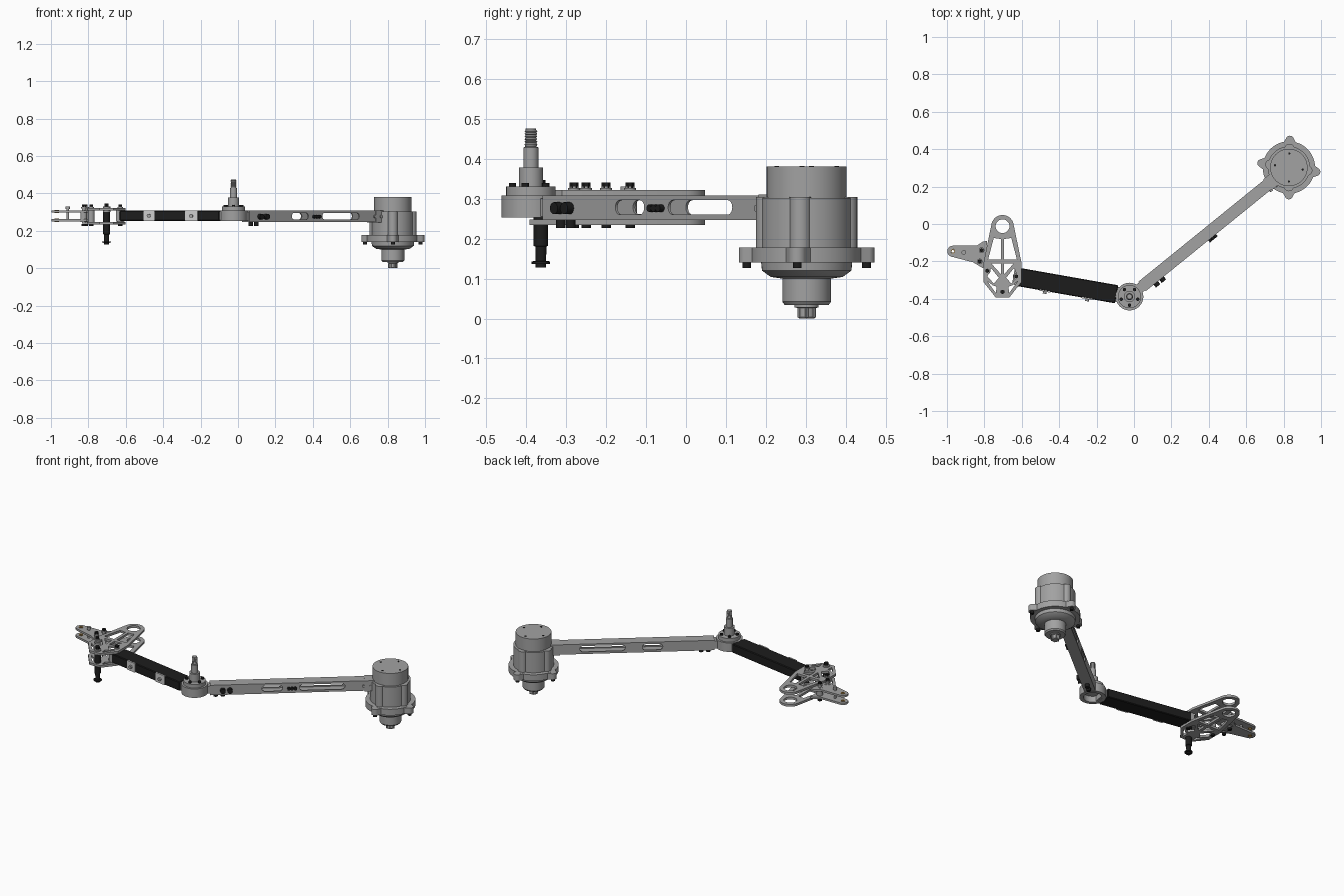
import bpy, bmesh, math
from mathutils import Vector, Matrix

if "Cube" in bpy.data.objects:
    bpy.data.objects.remove(bpy.data.objects["Cube"])


def material(name, *rgb):
    m = bpy.data.materials.new(name)
    m.diffuse_color = (*rgb, 1)
    m.use_nodes = True
    m.node_tree.nodes["Principled BSDF"].inputs["Base Color"].default_value = m.diffuse_color
    return m


GREY = material("aluminium grey", .36, .36, .36)
BLACK = material("black", .012, .012, .012)
LIGHT = material("light grey", .6, .6, .6)
BRASS = material("brass", .45, .27, .08)


def finish(name, bm, mat, mw=Matrix()):
    bmesh.ops.recalc_face_normals(bm, faces=bm.faces)
    me = bpy.data.meshes.new(name)
    bm.to_mesh(me)
    bm.free()
    me.materials.append(mat)
    ob = bpy.data.objects.new(name, me)
    bpy.context.collection.objects.link(ob)
    ob.matrix_world = mw
    return ob


def lathe(name, x, y, prof, mat=GREY, seg=40):
    """Spin a closed (radius, z) profile; it starts and ends on the axis."""
    bm = bmesh.new()
    vs = [bm.verts.new((r, 0, z)) for r, z in prof]
    es = [bm.edges.new(p) for p in zip(vs, vs[1:])]
    bmesh.ops.spin(bm, geom=vs + es, axis=(0, 0, 1), cent=(0, 0, 0), steps=seg, angle=2 * math.pi)
    bmesh.ops.remove_doubles(bm, verts=bm.verts, dist=1e-5)
    return finish(name, bm, mat, Matrix.Translation((x, y, 0)))


def rod(name, a, b, r, mat=GREY, seg=20):
    a, b = Vector(a), Vector(b)
    d = b - a
    bm = bmesh.new()
    bmesh.ops.create_cone(bm, cap_ends=True, segments=seg, radius1=r, radius2=r, depth=d.length)
    mw = Matrix.Translation((a + b) / 2) @ d.to_track_quat('Z', 'Y').to_matrix().to_4x4()
    return finish(name, bm, mat, mw)


def post(name, x, y, z0, z1, r, mat=GREY, seg=20):
    return rod(name, (x, y, z0), (x, y, z1), r, mat, seg)


def box(name, frame, lo, hi, mat=GREY, bevel=0):
    bm = bmesh.new()
    bmesh.ops.create_cube(bm, size=1)
    lo, hi = Vector(lo), Vector(hi)
    for v in bm.verts:
        v.co = [(lo[i] + hi[i]) / 2 + v.co[i] * (hi[i] - lo[i]) for i in range(3)]
    if bevel:
        bmesh.ops.bevel(bm, geom=bm.edges[:], offset=bevel, segments=1, affect='EDGES')
    return finish(name, bm, mat, frame)


def plate(name, loops, lo, hi, mat=GREY, frame=Matrix()):
    """Flat plate from an outline followed by hole outlines, between two heights."""
    cu = bpy.data.curves.new(name, 'CURVE')
    cu.dimensions, cu.fill_mode, cu.extrude = '2D', 'BOTH', (hi - lo) / 2
    for pts in loops:
        s = cu.splines.new('POLY')
        s.points.add(len(pts) - 1)
        for p, (x, y) in zip(s.points, pts):
            p.co = (x, y, 0, 1)
        s.use_cyclic_u = True
    cu.materials.append(mat)
    ob = bpy.data.objects.new(name, cu)
    bpy.context.collection.objects.link(ob)
    ob.matrix_world = frame @ Matrix.Translation((0, 0, (lo + hi) / 2))
    bpy.context.view_layer.objects.active = ob
    ob.select_set(True)
    bpy.ops.object.convert(target='MESH')
    ob.select_set(False)
    return ob


def arc(x, y, r, a0, a1, n=16):
    return [(x + r * math.cos(math.radians(a0 + (a1 - a0) * i / n)),
             y + r * math.sin(math.radians(a0 + (a1 - a0) * i / n))) for i in range(n + 1)]


def circle(x, y, r, n=28):
    return arc(x, y, r, 0, 360 - 360 / n, n - 1)


def slot(a, b, y, r):
    return arc(b - r, y, r, -90, 90) + arc(a + r, y, r, 90, 270)


def frame_at(x, y, deg):
    return Matrix.Translation((x, y, 0)) @ Matrix.Rotation(math.radians(deg), 4, 'Z')


PX, PY = -.024, -.388     # middle pivot
MX, MY = .828, .302       # motor axis

# Middle pivot: recessed hub, cap plate, stepped spindle with thread
thread = [p for i in range(6) for p in ((.016, .436 + i * .0065), (.013, .4395 + i * .0065))]
lathe("pivot_hub", PX, PY, [(0, .29), (.052, .29), (.052, .253), (.074, .253), (.074, .308), (.062, .308),
      (.062, .33), (.03, .33), (.03, .378), (.019, .378), (.019, .428), (.014, .43)] + thread + [(.013, .475), (0, .475)])
for i in range(5):
    a = math.radians(90 + 72 * i + 36)
    post("pivot_bolt", PX + .046 * math.cos(a), PY + .046 * math.sin(a), .328, .339, .009, BLACK)

# Slotted hollow upper arm, from pivot to motor
U = frame_at(PX, PY, 39)
side = U @ Matrix.Rotation(math.pi / 2, 4, 'X')   # local x along arm, y up, z = -across
Z0, Z1, W = .247, .308, .032
outline = [(.085, Z0), (1.0, Z0), (1.0, Z1), (.085, Z1)]
slots = [slot(.375, .49, .278, .018), slot(.585, .84, .278, .018)]
plate("arm_side_right", [outline] + slots, W - .007, W, GREY, side)
plate("arm_side_left", [outline] + slots, -W, -W + .007, GREY, side)
box("arm_top", U, (.085, -W + .007, Z1 - .007), (1.0, W - .007, Z1))
box("arm_bottom", U, (.085, -W + .007, Z0), (1.0, W - .007, Z0 + .007))
box("arm_pivot_plug", U, (.05, -.026, .255), (.22, .026, .3))
box("arm_motor_mount", U, (.95, -.037, .245), (1.03, .037, .31))
for t in (.155, .195):
    rod("arm_side_bolt", U @ Vector((t, -W, .276)), U @ Vector((t, -W - .02, .276)), .015, BLACK)
for t in (.118, .158):
    post("arm_under_bolt", *(U @ Vector((t, 0, 0))).xy, .227, .25, .012, BLACK)
for dt in (-.018, 0, .018):
    rod("arm_middle_bolt", U @ Vector((.543 + dt, -W, .276)), U @ Vector((.543 + dt, -W - .014, .276)), .009, BLACK)
for t in (.945, .985):
    rod("mount_bolt", U @ Vector((t, -.03, .276)), U @ Vector((t, -.041, .276)), .008, GREY)

# Motor: can, gear housing, nose, output shaft
lathe("motor", MX, MY, [(0, 0), (.019, 0), (.022, .004), (.022, .026), (.03, .028), (.03, .034), (.055, .034),
      (.061, .042), (.061, .1), (.09, .104), (.112, .12), (.114, .14), (.1, .141), (.1, .38), (0, .38)], GREY, 48)
post("motor_flange", MX, MY, .14, .178, .14, GREY, 48)
post("motor_body", MX, MY, .178, .302, .113, GREY, 48)
for deg in (88, -9, -90, 171):
    c, s = math.cos(math.radians(deg)), math.sin(math.radians(deg))
    ear = frame_at(MX, MY, deg)
    plate("motor_ear", [[(.1, -.05), (.138, -.03)] + arc(.148, 0, .022, -70, 70) + [(.138, .03), (.1, .05)]],
          .1405, .1775, GREY, ear)
    post("motor_ear_bolt", MX + .15 * c, MY + .15 * s, .126, .142, .011, BLACK)
    post("motor_lobe", MX + .1 * c, MY + .1 * s, .17, .304, .027)
    post("motor_cap_screw", MX + .075 * c, MY + .075 * s, .379, .3815, .006, BLACK)
for i in range(6):
    a = math.radians(60 * i)
    post("shaft_spline", MX + .021 * math.cos(a), MY + .021 * math.sin(a), .002, .026, .005, GREY, 8)

# Black forearm with light clamp plates on its front side
F = frame_at(PX, PY, 170)
box("forearm", F, (.07, -.049, .253), (.61, .049, .308), BLACK, .004)
box("forearm_plug", F, (.04, -.04, .257), (.12, .04, .304))
for x0, x1 in ((.185, .255), (.42, .48)):
    box("forearm_clamp", F, (x0, .046, .253), (x1, .053, .309), LIGHT)
    rod("clamp_bolt", F @ Vector(((x0 + x1) / 2, .05, .28)), F @ Vector(((x0 + x1) / 2, .064, .28)), .01, GREY)

# End bracket: two identical truss plates
CX = -.703


def mirrored(pts):
    return [(2 * CX - x, y) for x, y in reversed(pts)]


half = [(-.805, -.21), (-.805, -.31), (-.74, -.392)]
body = arc(CX, -.012, .06, 15, 165) + half + mirrored(half)
cuts = [[(-.712, -.08), (-.712, -.19), (-.78, -.19), (-.75, -.075)],
        [(-.712, -.212), (-.712, -.268), (-.762, -.212)],
        [(-.784, -.28), (-.765, -.235), (-.722, -.288), (-.75, -.318)],
        [(-.785, -.305), (-.757, -.327), (-.735, -.335), (-.738, -.37)]]
holes = [circle(CX, -.012, .037)] + cuts + [mirrored(c) for c in cuts]
for nm, lo, hi in (("lower", .234, .248), ("upper", .308, .322)):
    plate(nm + "_truss_plate", [body] + holes, lo, hi)

# Tongue: two thin pointed plates with brass bushings at the tip
tongue = arc(-.968, -.146, .03, 95, 265) + [(-.86, -.205), (-.81, -.235), (-.785, -.225),
                                          (-.785, -.09), (-.81, -.095), (-.84, -.115)]
for nm, lo, hi in (("lower", .25, .262), ("upper", .297, .309)):
    plate(nm + "_tongue", [tongue, circle(-.968, -.146, .012)], lo, hi)
    plate(nm + "_bushing", [circle(-.968, -.146, .0118), circle(-.968, -.146, .007)], lo - .003, hi + .003, BRASS)
post("tongue_spacer", -.91, -.152, .25, .325, .007)
post("tongue_bolt", -.91, -.152, .318, .33, .012)

# Bracket stand-offs and bolts
for x, y in ((-.785, -.25), (-.63, -.28), (-.825, -.2), (-.815, -.14)):
    post("stand_off", x, y, .246, .31, .018)
    post("bolt_shank", x, y, .24, .33, .01)
    post("bolt_washer", x, y, .32, .327, .015)
    post("bolt_nut", x, y, .327, .34, .011, BLACK, 6)
    post("bolt_head", x, y, .226, .236, .012, BLACK)
box("forearm_end_block", F, (.6, -.045, .25), (.63, .045, .308))

# Hanging black pin under the bracket
lathe("hanging_pin", CX, -.363, [(0, .128), (.013, .128), (.013, .136), (.023, .137), (.023, .143), (.013, .144),
      (.013, .15), (.014, .18), (.018, .182), (.018, .31), (0, .31)], BLACK, 24)
post("pin_cap", CX, -.363, .3, .33, .02)
post("pin_nut", CX, -.363, .33, .346, .012, BLACK, 6)

for ob in bpy.context.scene.objects:
    ob.select_set(True)
    bpy.context.view_layer.objects.active = ob
bpy.ops.object.shade_smooth_by_angle(angle=math.radians(30))
